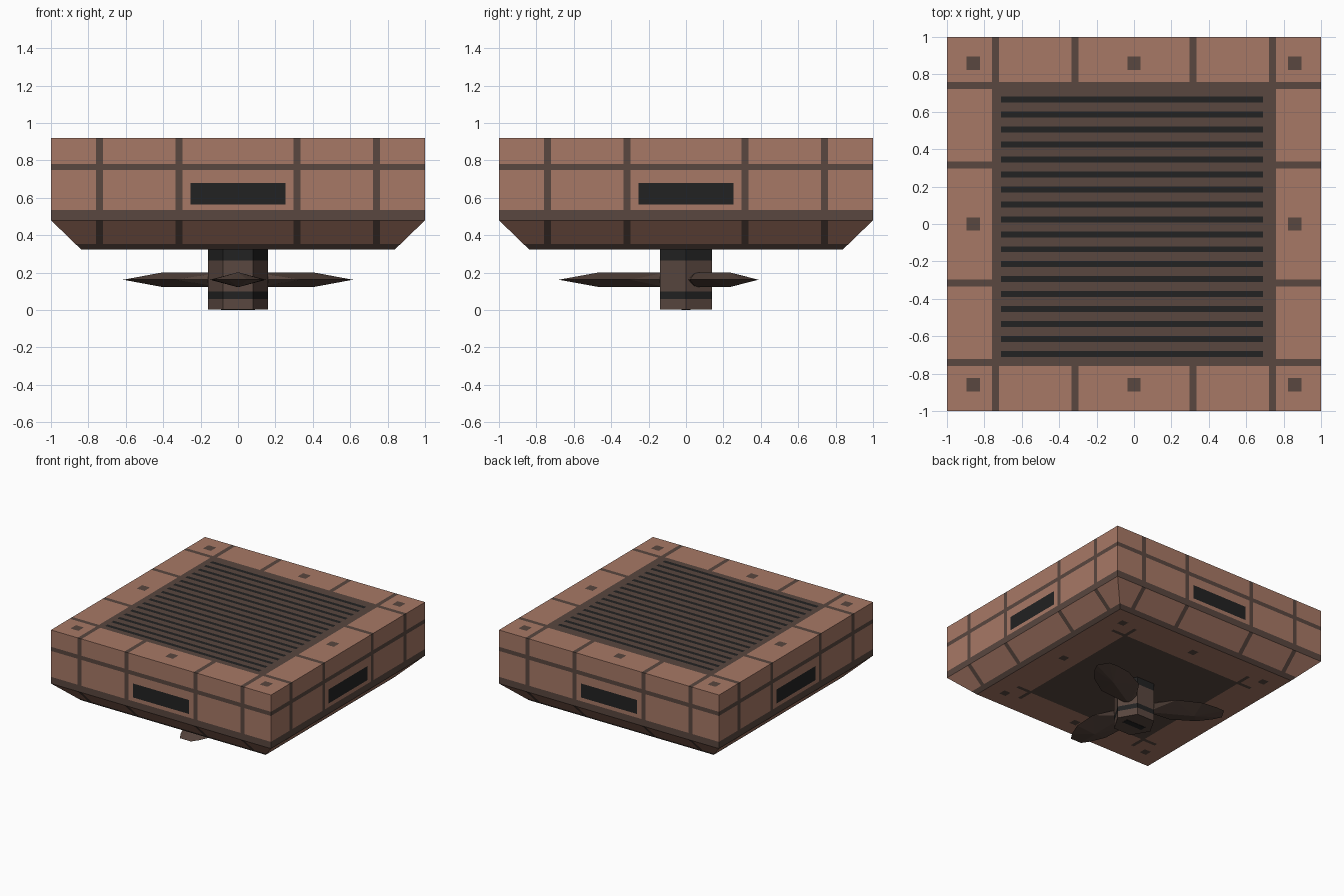
import bpy, bmesh
from math import radians, cos, sin
from mathutils import Matrix, Vector

if "Cube" in bpy.data.objects:
    bpy.data.objects.remove(bpy.data.objects["Cube"])


def material(name, rgb):
    m = bpy.data.materials.new(name)
    m.diffuse_color = (*rgb, 1)
    m.use_nodes = True
    m.node_tree.nodes["Principled BSDF"].inputs["Base Color"].default_value = m.diffuse_color
    return m


MATS = [material("clay_tile", (0.39, 0.19, 0.133)),
        material("brown_metal", (0.100, 0.063, 0.050)),
        material("black_vent", (0.016, 0.016, 0.016))]
CLAY, BROWN, BLACK = 0, 1, 2


def finish(bm, name):
    bmesh.ops.remove_doubles(bm, verts=bm.verts, dist=1e-5)
    me = bpy.data.meshes.new(name)
    bm.to_mesh(me)
    bm.free()
    for m in MATS:
        me.materials.append(m)
    ob = bpy.data.objects.new(name, me)
    bpy.context.collection.objects.link(ob)
    return ob


def panel(bm, us, vs, place, rule):
    """Grid of quads over cut lines us x vs, coloured cell by cell."""
    us, vs = (sorted({round(c, 4) for c in cuts}) for cuts in (us, vs))
    grid = [[bm.verts.new(place(u, v)) for v in vs] for u in us]
    for i in range(len(us) - 1):
        for j in range(len(vs) - 1):
            f = bm.faces.new((grid[i][j], grid[i + 1][j], grid[i + 1][j + 1], grid[i][j + 1]))
            f.material_index = rule((us[i] + us[i + 1]) / 2, (vs[j] + vs[j + 1]) / 2)
            f.normal_update()
            if f.normal.dot(f.calc_center_median() - Vector((0, 0, 0.6))) < 0:
                f.normal_flip()


def near(value, targets, half):
    return any(abs(value - t) < half for t in targets)


def both(*values):
    return [s * v for v in values for s in (-1, 1)]


def bands(centres, half):
    return [c + s * half for c in centres for s in (-1, 1)]


# --- Body: tiled block with a grille on top and tapered underside
JOINTS = both(0.315, 0.74)
STRIPES = [0.665 - 0.08 * i for i in range(18)]
BOLTS = [-0.86, 0, 0.86]
LINE = 0.018
body = bmesh.new()


def top_rule(x, y):
    if max(abs(x), abs(y)) < 0.74:
        return BLACK if -0.71 < x < 0.69 and near(y, STRIPES, 0.016) else BROWN
    if near(x, BOLTS, 0.036) and near(y, BOLTS, 0.036):
        return BROWN
    if near(abs(x), [0.74], LINE) or near(abs(y), [0.74], LINE):
        return BROWN
    joint = (abs(y) > 0.74 and near(x, JOINTS, LINE)) or (abs(x) > 0.74 and near(y, JOINTS, LINE))
    return BROWN if joint else CLAY


edges = both(1, 0.74) + bands(JOINTS, LINE) + bands(BOLTS, 0.036)
panel(body, edges + [-0.71, 0.69], edges + bands(STRIPES, 0.016),
      lambda x, y: (x, y, 0.92), top_rule)


def wall_rule(u, z):
    if abs(u) < 0.255 and 0.565 < z < 0.68:
        return BLACK
    return BROWN if z < 0.535 or 0.748 < z < 0.782 or near(u, JOINTS, LINE) else CLAY


def taper_rule(u, z):
    return BROWN if z < 0.352 or near(u, JOINTS, LINE) else CLAY


def taper_point(u, z):
    w = 0.84 + 0.16 * (z - 0.325) / 0.155
    a = abs(u)
    x = a if a <= 0.76 else 0.76 + (a - 0.76) * (w - 0.76) / 0.24
    return Vector((x if u > 0 else -x, -w, z))


for k in range(4):
    turn = Matrix.Rotation(radians(90 * k), 3, 'Z')
    panel(body, both(1, 0.255) + bands(JOINTS, LINE),
          [0.48, 0.535, 0.565, 0.68, 0.748, 0.782, 0.92],
          lambda u, z: turn @ Vector((u, -1, z)), wall_rule)
    panel(body, both(1, 0.76) + bands(JOINTS, LINE), [0.325, 0.352, 0.48],
          lambda u, z: turn @ taper_point(u, z), taper_rule)


def base_rule(x, y):
    big, small = max(abs(x), abs(y)), min(abs(x), abs(y))
    if big < 0.56 or (near(small, [0.555], 0.015) and big < 0.68):
        return BROWN
    bolt = near(x, [-0.69, 0, 0.69], 0.03) and near(y, [-0.69, 0, 0.69], 0.03)
    return BROWN if bolt else CLAY


base = both(0.84, 0.56, 0.68, 0.54, 0.57) + bands([-0.69, 0, 0.69], 0.03)
panel(body, base, base, lambda x, y: (x, y, 0.325), base_rule)
finish(body, "tiled_body")

# --- Hub: hexagonal post with black bands
hub = bmesh.new()
HEX = [(0.16 * cos(radians(60 * i)), 0.16 * sin(radians(60 * i))) for i in range(6)]
rings = [[hub.verts.new((x, y, z)) for x, y in HEX] for z in (0.002, 0.06, 0.1, 0.265, 0.325)]
for j, colour in enumerate((BROWN, BLACK, BROWN, BLACK)):
    for i in range(6):
        n = (i + 1) % 6
        f = hub.faces.new((rings[j][i], rings[j][n], rings[j + 1][n], rings[j + 1][i]))
        f.material_index = colour
hub.faces.new(rings[0][::-1]).material_index = BROWN
finish(hub, "hub")

# --- Slot plate under the hub
slot = bmesh.new()
bmesh.ops.create_cube(slot, size=1, matrix=Matrix.Translation((0, 0, 0.002))
                      @ Matrix.Diagonal((0.18, 0.05, 0.004, 1)))
for f in slot.faces:
    f.material_index = BLACK
finish(slot, "hub_slot")

# --- Propeller: three leaf blades, sharp rim with a central ridge above and below
RIM = [(0.10, 0.05), (0.20, 0.10), (0.30, 0.15), (0.50, 0.14), (0.62, 0.09), (0.68, 0.05)]
OUTLINE = RIM + [(r, -w) for r, w in reversed(RIM)]
for k in range(3):
    bm = bmesh.new()
    rim = [bm.verts.new((r, w, 0.162)) for r, w in OUTLINE]
    for z in (0.202, 0.122):
        inner, outer = bm.verts.new((0.10, 0, z)), bm.verts.new((0.46, 0, z))
        for i in range(11):
            tip = inner if i in (0, 1, 9, 10) else outer
            bm.faces.new((rim[i], rim[i + 1], tip))
        bm.faces.new((rim[2], outer, inner))
        bm.faces.new((rim[9], inner, outer))
        bm.faces.new((rim[11], rim[0], inner))
    for f in bm.faces:
        f.material_index = BROWN
    bmesh.ops.recalc_face_normals(bm, faces=bm.faces)
    bmesh.ops.rotate(bm, verts=bm.verts, matrix=Matrix.Rotation(radians(30 + 120 * k), 3, 'Z'))
    finish(bm, f"propeller_blade_{k + 1}")
